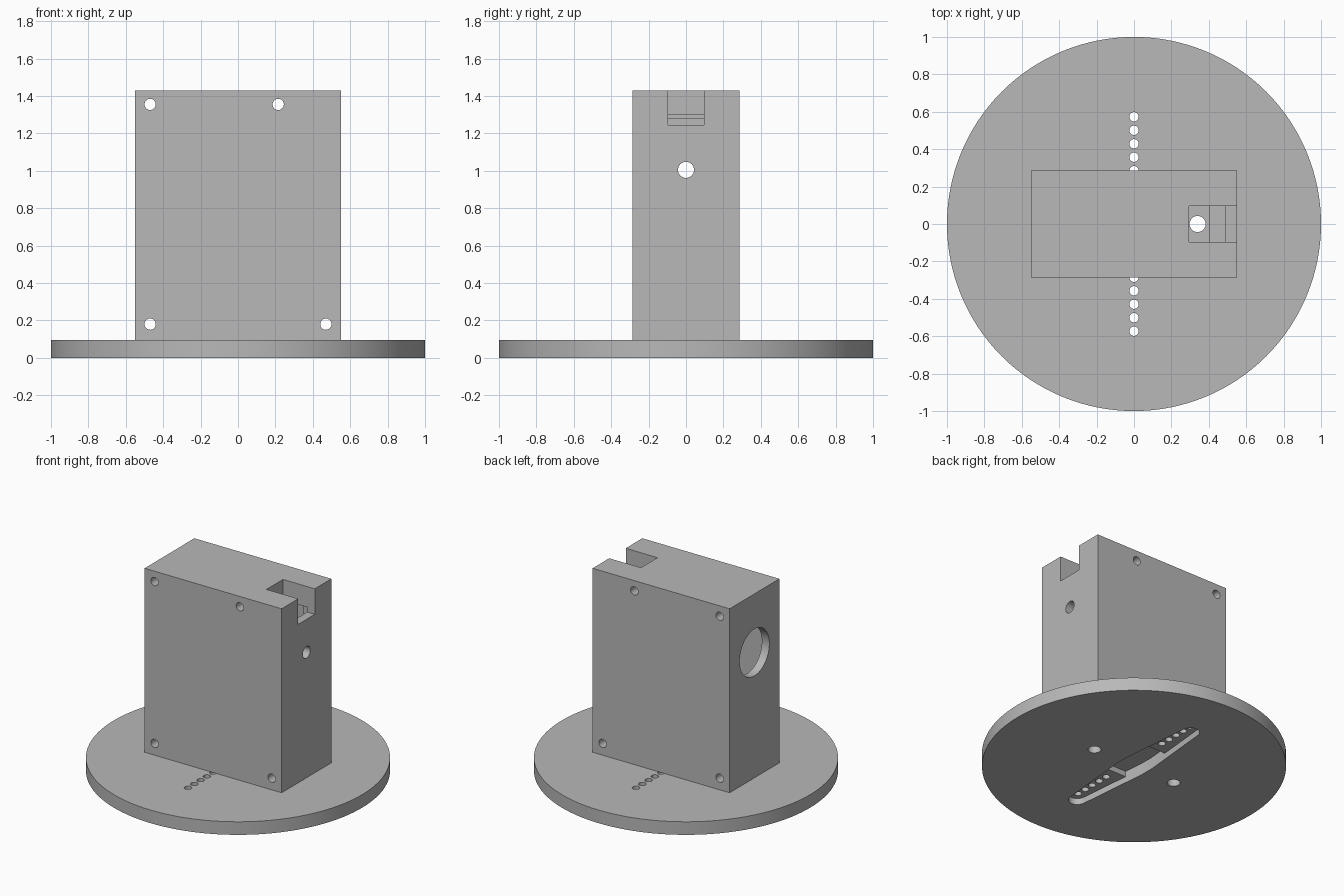
import bpy, bmesh, math
from mathutils import Matrix, Vector

cube = bpy.data.objects.get("Cube")
if cube:
    bpy.data.objects.remove(cube, do_unlink=True)

grey = bpy.data.materials.new("plain_grey")
grey.use_nodes = True
colour = (0.48, 0.48, 0.48, 1)
grey.diffuse_color = colour
grey.node_tree.nodes["Principled BSDF"].inputs["Base Color"].default_value = colour


def finish(bm, name):
    bmesh.ops.recalc_face_normals(bm, faces=bm.faces)
    mesh = bpy.data.meshes.new(name)
    bm.to_mesh(mesh)
    bm.free()
    mesh.materials.append(grey)
    obj = bpy.data.objects.new(name, mesh)
    bpy.context.collection.objects.link(obj)
    return obj


def block(name, low, high):
    low, high = Vector(low), Vector(high)
    bm = bmesh.new()
    bmesh.ops.create_cube(bm, size=1)
    bmesh.ops.scale(bm, vec=high - low, verts=bm.verts)
    bmesh.ops.translate(bm, vec=(low + high) / 2, verts=bm.verts)
    return finish(bm, name)


def rod(name, centre, radius, length, axis="Z", sides=32):
    turn = {"X": Matrix.Rotation(math.pi / 2, 4, "Y"),
            "Y": Matrix.Rotation(math.pi / 2, 4, "X"), "Z": Matrix()}[axis]
    bm = bmesh.new()
    bmesh.ops.create_cone(bm, cap_ends=True, segments=sides, radius1=radius,
                          radius2=radius, depth=length,
                          matrix=Matrix.Translation(centre) @ turn)
    return finish(bm, name)


def prism(name, points, bottom, top):
    bm = bmesh.new()
    face = bm.faces.new([bm.verts.new((x, y, bottom)) for x, y in points])
    new = bmesh.ops.extrude_face_region(bm, geom=[face])["geom"]
    bmesh.ops.translate(bm, vec=(0, 0, top - bottom),
                        verts=[v for v in new if isinstance(v, bmesh.types.BMVert)])
    return finish(bm, name)


def cut(obj, cutter):
    cutter.hide_render = True
    mod = obj.modifiers.new("cut", "BOOLEAN")
    mod.operation, mod.solver, mod.object = "DIFFERENCE", "EXACT", cutter
    bpy.context.view_layer.objects.active = obj
    bpy.ops.object.modifier_apply(modifier=mod.name)
    bpy.data.objects.remove(cutter, do_unlink=True)


PLATE = 0.095   # base thickness
TOP = 1.43

# Round base
base = rod("round_base", (0, 0, PLATE / 2), 1, PLATE, sides=128)

# Tapered recess underneath, with a deeper hub in the middle
half = [(0.11, -0.05), (0.11, 0.05)]
for i in range(9):
    a = math.pi * i / 8
    half.append((0.06 * math.cos(a), 0.58 + 0.06 * math.sin(a)))
outline = half[1:] + [(-x, -y) for x, y in half[1:]]
outline = [half[0]] + half[1:] + [(-x, -y) for x, y in half] + \
    [(-x, -y) for x, y in half[2:]]
outline = half[1:] + [(-0.11, 0.05)] + [(-x, -y) for x, y in half[1:]] + [half[0]]
cut(base, prism("recess_cutter", outline, -0.1, 0.045))
hub = [(0.096, -0.2), (0.11, -0.05), (0.11, 0.05), (0.096, 0.2)]
cut(base, prism("hub_cutter", hub + [(-x, -y) for x, y in hub], -0.1, 0.085))

# Rows of small holes and the two mounting holes
for side in (-1, 1):
    for i in range(5):
        cut(base, rod("hole_cutter", (0, side * (0.285 + 0.072 * i), 0), 0.025, 1))
    cut(base, rod("mount_cutter", (side * 0.34, 0, 0), 0.043, 1))

# Upright housing, hollow with solid corners
housing = block("housing", (-0.55, -0.285, PLATE), (0.55, 0.285, TOP))
cut(housing, block("cavity_cutter", (-0.4, -0.19, 0.155), (0.4, 0.19, 1.3)))
cut(housing, block("cavity_cutter", (-0.49, -0.18, 0.25), (0.49, 0.18, 1.28)))
cut(housing, block("cavity_cutter", (-0.49, -0.225, 0.26), (-0.23, 0.225, 1.27)))

# Notch at the upper edge
cut(housing, block("notch_cutter", (0.295, -0.095, 1.245), (0.7, 0.095, 1.6)))

# Side openings, floor holes and screw holes
cut(housing, rod("opening_cutter", (-0.55, 0, 1.005), 0.17, 0.3, "X", 64))
cut(housing, rod("shaft_cutter", (0.55, 0, 1.005), 0.043, 0.3, "X"))
for x in (-0.34, 0.34):
    cut(housing, rod("floor_cutter", (x, 0, 0.1), 0.043, 0.3))
for x, z in ((-0.47, 1.355), (0.215, 1.355), (-0.47, 0.18), (0.47, 0.18)):
    cut(housing, rod("screw_cutter", (x, 0, z), 0.03, 1, "Y"))

for obj in (base, housing):
    bpy.ops.object.select_all(action="DESELECT")
    obj.select_set(True)
    bpy.context.view_layer.objects.active = obj
    bpy.ops.object.shade_smooth_by_angle(angle=math.radians(30))
